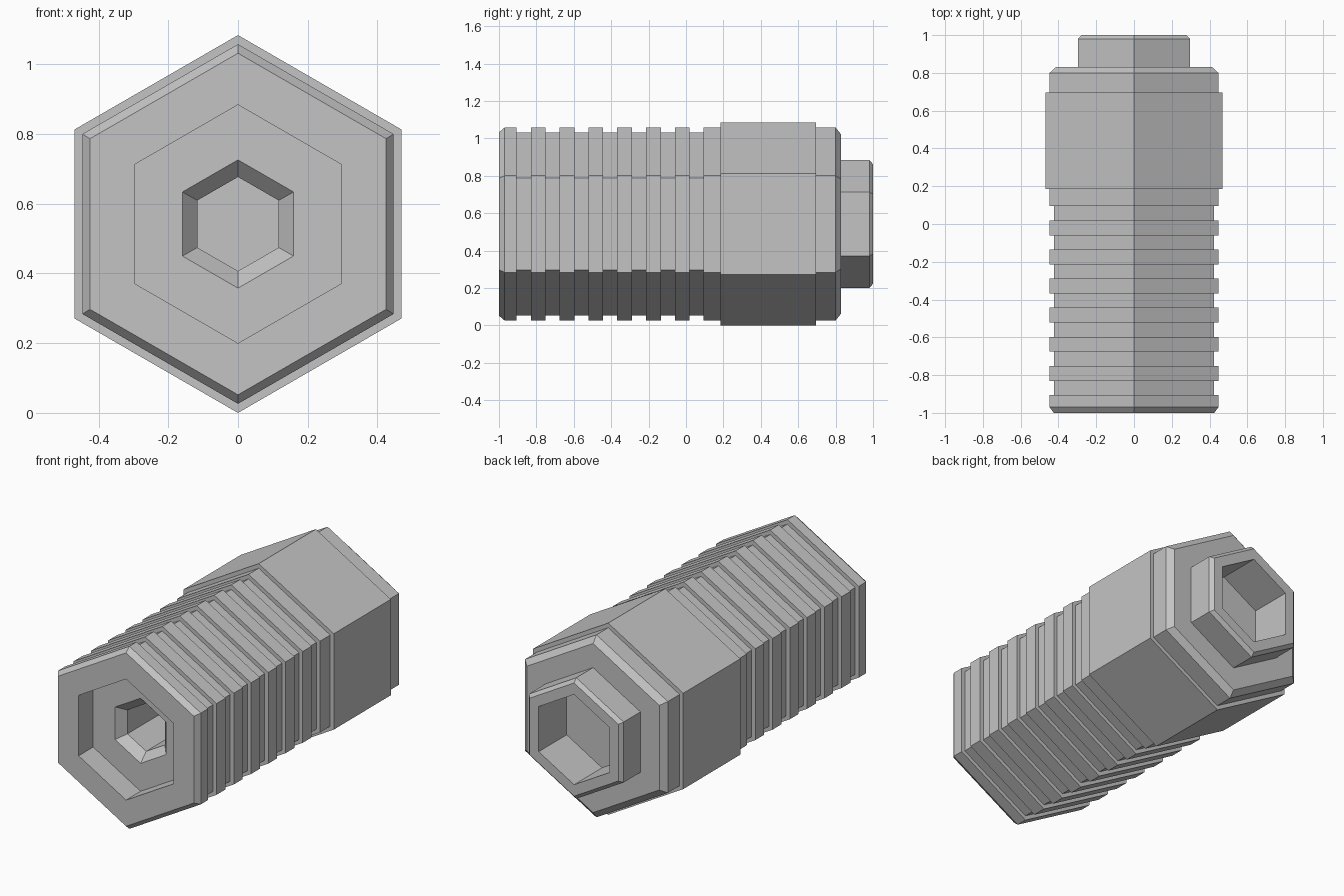
import bpy, bmesh, math

cube = bpy.data.objects.get("Cube")
if cube:
    bpy.data.objects.remove(cube, do_unlink=True)

CENTRE_Z = 0.542
SIDES = 6
RIDGE, GROOVE, COLLAR, BOSS = 0.516, 0.49, 0.542, 0.342

metal = bpy.data.materials.new("light grey")
metal.use_nodes = True
grey = (0.55, 0.55, 0.55, 1)
metal.diffuse_color = grey
metal.node_tree.nodes["Principled BSDF"].inputs["Base Color"].default_value = grey


def hex_solid(name, profile):
    """Sweep a (y, radius) profile round the y axis as a capped hexagonal solid."""
    bm = bmesh.new()
    rings = []
    for y, radius in profile:
        angles = [math.tau * k / SIDES for k in range(SIDES)]
        rings.append([bm.verts.new((radius * math.sin(a), y,
                                    CENTRE_Z + radius * math.cos(a))) for a in angles])
    for a, b in zip(rings, rings[1:]):
        for k in range(SIDES):
            n = (k + 1) % SIDES
            bm.faces.new((a[k], a[n], b[n], b[k]))
    bm.faces.new(rings[0])
    bm.faces.new(rings[-1])
    bmesh.ops.recalc_face_normals(bm, faces=bm.faces)
    mesh = bpy.data.meshes.new(name)
    bm.to_mesh(mesh)
    bm.free()
    mesh.materials.append(metal)
    obj = bpy.data.objects.new(name, mesh)
    bpy.context.collection.objects.link(obj)
    return obj


# Front socket: deep bore, chamfered mouth, wide recess
front_socket = [(0.6, 0.135), (-0.82, 0.135), (-0.87, 0.184),
                (-0.87, BOSS), (-1, BOSS)]

# Ribbed grip: chamfered front edge, then evenly spaced grooves
grip = [(-1, GROOVE), (-0.97, RIDGE)]
for i in range(7):
    start = -0.905 + i * 0.154
    end = start + 0.075
    grip += [(start, RIDGE), (start, GROOVE), (end, GROOVE), (end, RIDGE)]

# Last groove runs up to a short land before the collar
collar = [(0.185, RIDGE), (0.185, COLLAR), (0.695, COLLAR), (0.695, RIDGE)]

# Chamfered shoulder and end boss
shoulder = [(0.8, RIDGE), (0.83, 0.478)]
boss = [(0.83, BOSS), (0.98, BOSS), (1, 0.32)]

# Rear socket with a flat floor
rear_socket = [(1, 0.255), (0.75, 0.255)]

hex_solid("ribbed_hex_sleeve",
          front_socket + grip + collar + shoulder + boss + rear_socket)
